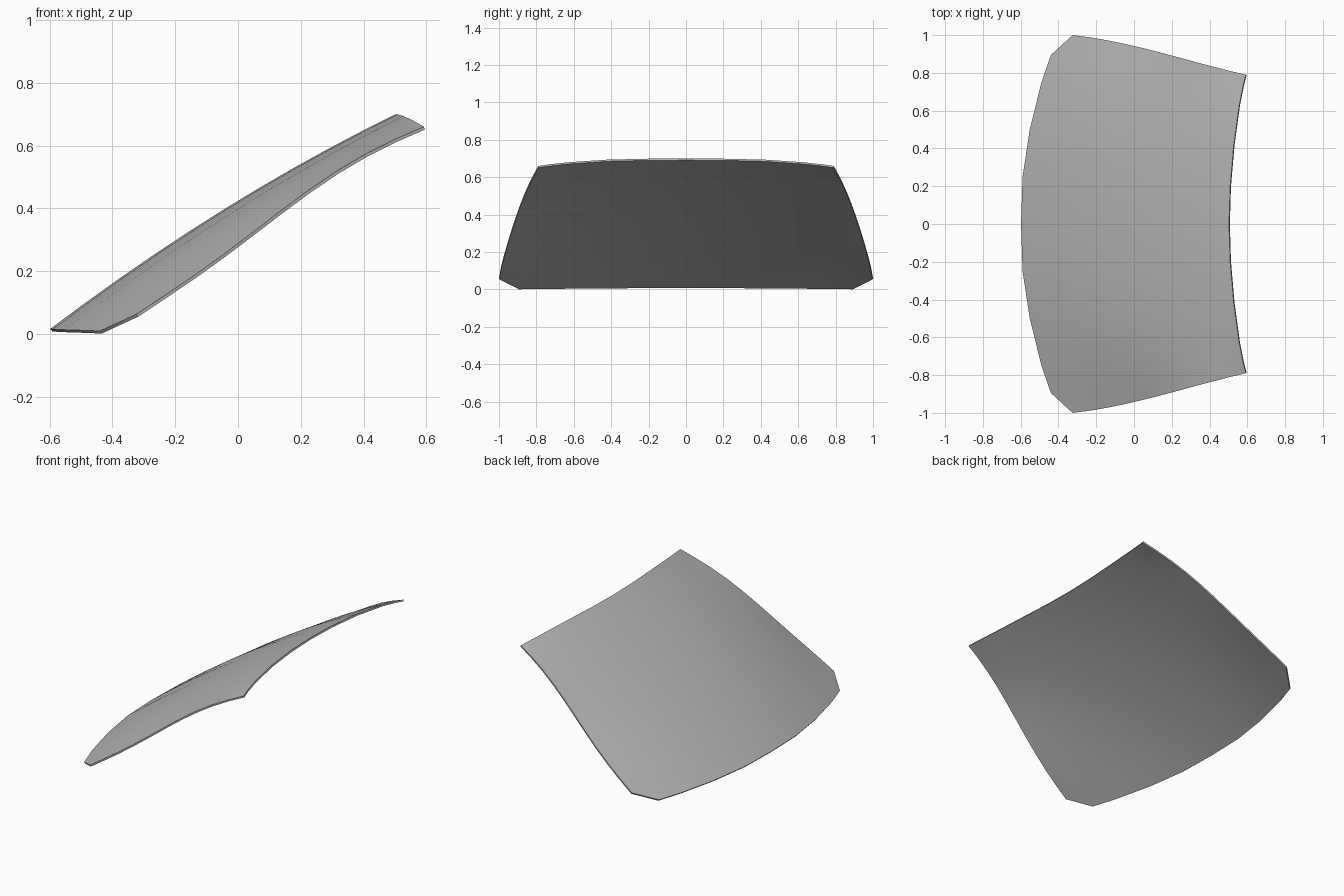
import bpy, bmesh
from math import sin, pi, radians
from mathutils import Vector

if "Cube" in bpy.data.objects:
    bpy.data.objects.remove(bpy.data.objects["Cube"])

# Columns from centre to side: bottom point, top point, sideways bulge, height skew
HALF = [
    ((-0.598, 0.00, 0.016), (0.503, 0.00, 0.700), 0.000, 0.000),
    ((-0.590, 0.25, 0.015), (0.509, 0.20, 0.699), 0.000, 0.000),
    ((-0.552, 0.50, 0.013), (0.528, 0.42, 0.694), 0.000, 0.000),
    ((-0.490, 0.75, 0.011), (0.557, 0.63, 0.680), 0.002, 0.003),
    ((-0.440, 0.895, 0.009), (0.577, 0.73, 0.669), 0.008, 0.009),
    ((-0.325, 1.00, 0.062), (0.592, 0.79, 0.660), 0.017, 0.016),
]
ROWS = 10
THICKNESS = 0.01


def column_point(column, t, side):
    bottom, top, bulge, skew = column
    p = Vector(bottom).lerp(Vector(top), t)
    p.y += bulge * 6.75 * t * (1 - t) ** 2
    p.z += (0.037 - 0.5 * skew) * 4 * t * (1 - t) - skew * sin(2 * pi * t)
    p.y *= side
    return p


# Curved glass sheet, symmetric about y = 0
columns = [(c, -1) for c in reversed(HALF[1:])] + [(c, 1) for c in HALF]
bm = bmesh.new()
grid = [[bm.verts.new(column_point(c, i / ROWS, s)) for i in range(ROWS + 1)]
        for c, s in columns]
for a, b in zip(grid, grid[1:]):
    for i in range(ROWS):
        bm.faces.new((a[i], a[i + 1], b[i + 1], b[i]))
bm.normal_update()
if sum(f.normal.z for f in bm.faces) < 0:
    bmesh.ops.reverse_faces(bm, faces=bm.faces[:])
mesh = bpy.data.meshes.new("windshield")
bm.to_mesh(mesh)
bm.free()
glass = bpy.data.objects.new("windshield", mesh)
bpy.context.collection.objects.link(glass)

# Dark grey tint
tint = bpy.data.materials.new("tinted_glass")
tint.diffuse_color = (0.45, 0.45, 0.45, 1)
tint.use_nodes = True
tint.node_tree.nodes["Principled BSDF"].inputs["Base Color"].default_value = tint.diffuse_color
mesh.materials.append(tint)

# Glass thickness, inwards from the outer face
solid = glass.modifiers.new("thickness", "SOLIDIFY")
solid.thickness = THICKNESS
solid.offset = -1
bpy.context.view_layer.objects.active = glass
glass.select_set(True)
bpy.ops.object.modifier_apply(modifier=solid.name)
bpy.ops.object.shade_smooth_by_angle(angle=radians(40))
